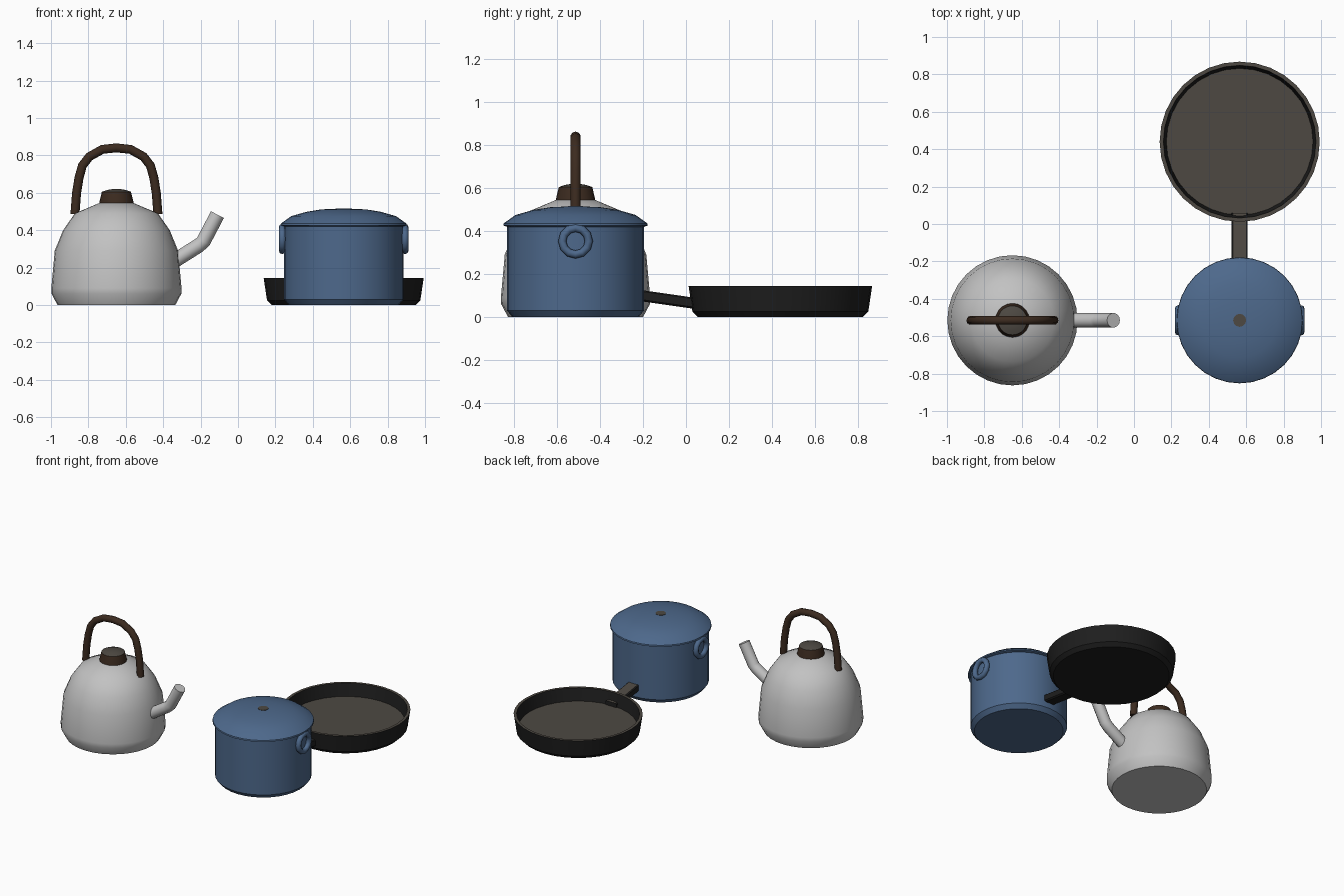
import bpy, bmesh, math
from mathutils import Vector

if "Cube" in bpy.data.objects:
    bpy.data.objects.remove(bpy.data.objects["Cube"])


def material(name, rgb):
    m = bpy.data.materials.new(name)
    m.diffuse_color = (*rgb, 1)
    m.use_nodes = True
    m.node_tree.nodes["Principled BSDF"].inputs["Base Color"].default_value = m.diffuse_color
    return m


STEEL = material("light_steel", (0.54, 0.54, 0.54))
BLUE = material("blue_enamel", (0.075, 0.14, 0.26))
BROWN = material("dark_brown", (0.045, 0.024, 0.014))
BLACK = material("black_iron", (0.013, 0.013, 0.013))
TAUPE = material("grey_brown", (0.075, 0.066, 0.055))


def finish(name, bm, mats, loc=(0, 0, 0), angle=35, up_limit=0.8):
    """Make the object; a second material goes on upward faces."""
    bmesh.ops.recalc_face_normals(bm, faces=bm.faces)
    bm.normal_update()
    if len(mats) > 1:
        for f in bm.faces:
            f.material_index = int(f.normal.z > up_limit)
    me = bpy.data.meshes.new(name)
    bm.to_mesh(me)
    bm.free()
    ob = bpy.data.objects.new(name, me)
    bpy.context.collection.objects.link(ob)
    ob.location = loc
    for m in mats:
        me.materials.append(m)
    bpy.ops.object.select_all(action='DESELECT')
    ob.select_set(True)
    bpy.context.view_layer.objects.active = ob
    bpy.ops.object.shade_smooth_by_angle(angle=math.radians(angle))
    return ob


def skin(bm, rings, close=False):
    """Bridge successive vertex rings and cap or join the ends."""
    n = len(rings[0])
    pairs = list(zip(rings, rings[1:]))
    if close:
        pairs.append((rings[-1], rings[0]))
    for a, b in pairs:
        for i in range(n):
            j = (i + 1) % n
            bm.faces.new((a[i], a[j], b[j], b[i]))
    if not close:
        bm.faces.new(rings[0][::-1])
        bm.faces.new(rings[-1])


def lathe(name, profile, mats, loc, n=32, **kw):
    bm = bmesh.new()
    rings = [[bm.verts.new((r * math.cos(math.tau * i / n), r * math.sin(math.tau * i / n), z))
              for i in range(n)] for r, z in profile]
    skin(bm, rings)
    return finish(name, bm, mats, loc, **kw)


def tube(name, path, radius, mats, loc=(0, 0, 0), n=10, side=Vector((0, 1, 0)), close=False):
    """Round tube along a planar path; side is the plane's normal."""
    bm = bmesh.new()
    pts = [Vector(p) for p in path]
    rings = []
    for k, p in enumerate(pts):
        if close:
            a, b = pts[k - 1], pts[(k + 1) % len(pts)]
        else:
            a, b = pts[max(k - 1, 0)], pts[min(k + 1, len(pts) - 1)]
        across = (b - a).normalized().cross(side)
        rings.append([bm.verts.new(p + radius * (math.cos(t) * across + math.sin(t) * side))
                      for t in (math.tau * i / n for i in range(n))])
    skin(bm, rings, close)
    return finish(name, bm, mats, loc, angle=50)


# Kettle
K = (-0.65, -0.515, 0)
lathe("kettle_body", [(0.315, 0), (0.347, 0.06), (0.348, 0.09), (0.33, 0.29), (0.285, 0.40),
                      (0.222, 0.49), (0.08, 0.55)], [STEEL], K)
lathe("kettle_knob", [(0.092, 0.54), (0.09, 0.555), (0.078, 0.605), (0.05, 0.615), (0.02, 0.62)],
      [BROWN, TAUPE], K, n=20)
half = [(0.222, 0.485), (0.213, 0.60), (0.20, 0.68), (0.182, 0.745), (0.145, 0.793), (0.075, 0.832)]
arch = [(-x, 0, z) for x, z in half] + [(0, 0, 0.84)] + [(x, 0, z) for x, z in half[::-1]]
tube("kettle_handle", arch, 0.024, [BROWN], K)
tube("kettle_spout", [(0.27, 0, 0.21), (0.34, 0, 0.255), (0.44, 0, 0.318), (0.465, 0, 0.34),
                      (0.54, 0, 0.483)], 0.039, [STEEL], K, n=14)

# Pot with domed lid and two ring handles
P = (0.565, -0.515, 0)
lathe("pot_body", [(0.295, 0), (0.32, 0.03), (0.32, 0.43)], [BLUE], P)
lathe("pot_lid", [(0.32, 0.42), (0.337, 0.426), (0.335, 0.436), (0.28, 0.475), (0.20, 0.498),
                  (0.12, 0.511), (0.035, 0.515)], [BLUE], P)
lathe("pot_lid_button", [(0.035, 0.508), (0.035, 0.517)], [TAUPE], P, n=12)
for name, s in (("pot_ring_left", -1), ("pot_ring_right", 1)):
    ring = [(s * 0.328, 0.062 * math.cos(t), 0.353 + 0.062 * math.sin(t))
            for t in (math.tau * i / 12 for i in range(12))]
    tube(name, ring, 0.019, [BLUE], P, n=8, side=Vector((1, 0, 0)), close=True)

# Frying pan, with grey-brown on its upward faces
F = (0.565, 0.44, 0)
lathe("pan_body", [(0.385, 0), (0.41, 0.025), (0.428, 0.145), (0.408, 0.145), (0.392, 0.055)],
      [BLACK, TAUPE], F)

# Pan handle: sloping bar running into the pot
bm = bmesh.new()
bars = []
for y, z in ((0.06, 0.06), (0.0, 0.069), (-0.28, 0.109)):
    bars.append([bm.verts.new((0.565 + x, y, z + h)) for x, h in
                 ((-0.043, -0.018), (-0.033, -0.026), (0.033, -0.026), (0.043, -0.018),
                  (0.043, 0.02), (0.036, 0.026), (-0.036, 0.026), (-0.043, 0.02))])
skin(bm, bars)
finish("pan_handle", bm, [BLACK, TAUPE])
